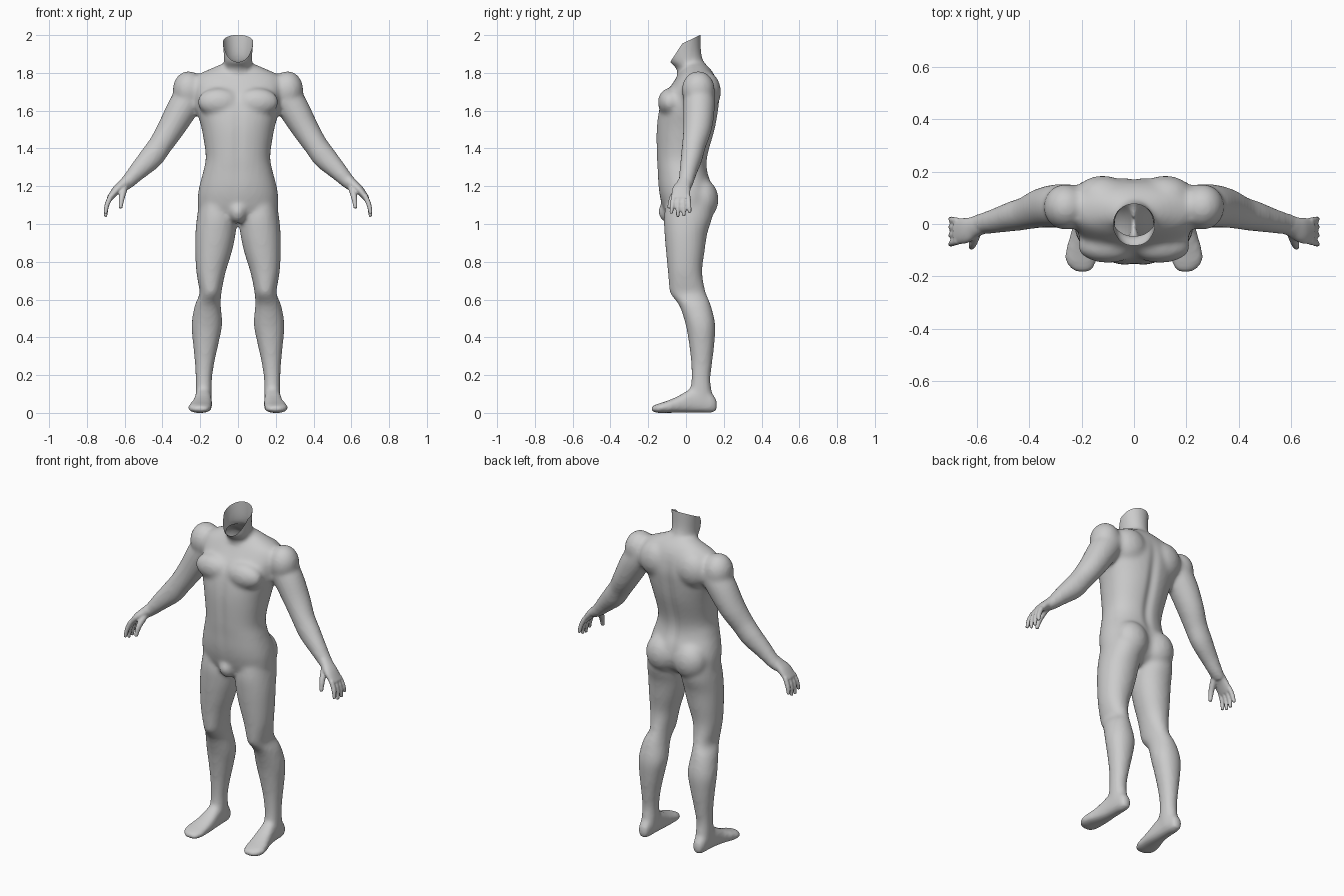
import bpy, bmesh, math
from mathutils import Vector, Matrix

if "Cube" in bpy.data.objects:
    bpy.data.objects.remove(bpy.data.objects["Cube"])

Y, Z = Vector((0, 1, 0)), Vector((0, 0, 1))


def resample(rows, n=5):
    """Catmull-Rom interpolation of parameter rows."""
    out = []
    for i in range(len(rows) - 1):
        a, b, c, d = (rows[max(0, min(len(rows) - 1, i + k))] for k in (-1, 0, 1, 2))
        for s in range(n):
            t = s / n
            out.append([0.5 * (2 * q + (r - p) * t + (2 * p - 5 * q + 4 * r - w) * t * t
                               + (3 * q - p - 3 * r + w) * t ** 3)
                        for p, q, r, w in zip(a, b, c, d)])
    return out + [list(rows[-1])]


def loft(bm, rows, v, normal=None, p=2.0, side=1, seg=32):
    """Closed tube through rows (x, y, z, radius_u, radius_v)."""
    rows = resample(rows)
    pts = [Vector(r[:3]) for r in rows]
    rings = []
    for i, r in enumerate(rows):
        t = normal or (pts[min(i + 1, len(pts) - 1)] - pts[max(i - 1, 0)]).normalized()
        u = v.cross(t).normalized()
        w = t.cross(u).normalized()
        ring = []
        for k in range(seg):
            a = math.tau * k / seg
            c, s = math.cos(a), math.sin(a)
            c = math.copysign(abs(c) ** (2 / p), c)
            s = math.copysign(abs(s) ** (2 / p), s)
            co = pts[i] + u * (c * r[3]) + w * (s * r[4])
            co.x *= side
            ring.append(bm.verts.new(co))
        rings.append(ring)
    for a, b in zip(rings, rings[1:]):
        for k in range(seg):
            j = (k + 1) % seg
            bm.faces.new((a[k], a[j], b[j], b[k]))
    bm.faces.new(rings[0])
    bm.faces.new(rings[-1])


def level(z, x0, x1, y0, y1):
    return ((x0 + x1) / 2, (y0 + y1) / 2, z, (x1 - x0) / 2, (y1 - y0) / 2)


def slice_y(y, x0, x1, z0, z1):
    return ((x0 + x1) / 2, y, (z0 + z1) / 2, (x1 - x0) / 2, (z1 - z0) / 2)


def ball(bm, c, r):
    m = Matrix.Translation(c) @ Matrix.Diagonal((*r, 1))
    bmesh.ops.create_uvsphere(bm, u_segments=32, v_segments=20, radius=1, matrix=m)


def fuse(obj, bm, voxel, iterations):
    """Merge overlapping shells into one smooth skin."""
    bmesh.ops.recalc_face_normals(bm, faces=bm.faces)
    bm.to_mesh(obj.data)
    bm.free()
    m = obj.modifiers.new("fuse", 'REMESH')
    m.mode, m.voxel_size = 'VOXEL', voxel
    m = obj.modifiers.new("soften", 'SMOOTH')
    m.factor, m.iterations = 0.5, iterations
    dg = bpy.context.evaluated_depsgraph_get()
    dg.update()
    mesh = bpy.data.meshes.new_from_object(obj.evaluated_get(dg))
    obj.modifiers.clear()
    obj.data = mesh


body = bpy.data.objects.new("body", bpy.data.meshes.new("body"))
bpy.context.collection.objects.link(body)
bm = bmesh.new()

# torso: z, half width, front y, back y
torso = [(1.85, .08, 0, .10), (1.82, .15, -.02, .13), (1.785, .22, -.045, .152),
         (1.74, .24, -.075, .168), (1.67, .228, -.122, .178), (1.60, .219, -.145, .172),
         (1.50, .192, -.158, .155), (1.36, .171, -.157, .117), (1.28, .184, -.152, .115),
         (1.20, .205, -.147, .14), (1.13, .214, -.135, .145), (1.06, .20, -.11, .12),
         (1.02, .10, -.06, .07)]
loft(bm, [level(z, -w, w, f, b) for z, w, f, b in torso], Y, Z, 2.25)

# neck, flaring forward to the jaw
neck = [(1.72, .11, -.04, .15), (1.80, .082, -.047, .128), (1.83, .075, -.055, .112),
        (1.86, .074, -.088, .093), (1.92, .078, -.093, .08), (2.06, .092, -.09, .078)]
loft(bm, [level(z, -w, w, f, b) for z, w, f, b in neck], Y, Z)
ball(bm, (0, -.085, 1.065), (.05, .062, .062))  # groin

leg = [(1.14, .04, .20, -.10, .14), (1.04, .010, .217, -.117, .14), (.95, .012, .226, -.114, .113),
       (.85, .033, .227, -.106, .098), (.757, .062, .222, -.097, .086), (.69, .078, .212, -.092, .093),
       (.63, .088, .204, -.083, .108), (.57, .091, .229, -.037, .132), (.47, .083, .246, -.003, .155),
       (.37, .102, .239, .015, .151), (.27, .124, .229, .026, .14), (.18, .137, .225, .028, .13),
       (.10, .137, .225, .02, .138), (.04, .14, .222, .03, .14)]
foot = [(.165, .162, .203, .012, .065), (.14, .148, .217, 0, .10), (.08, .142, .224, 0, .135),
        (.02, .139, .230, 0, .125), (-.04, .136, .243, 0, .09), (-.10, .138, .262, 0, .064),
        (-.15, .143, .262, 0, .048), (-.185, .165, .225, .006, .034)]
arm = [(.22, .068, 1.71, .07, .08), (.28, .07, 1.635, .083, .084), (.35, .062, 1.515, .073, .077),
       (.41, .042, 1.42, .064, .064), (.46, .03, 1.352, .064, .058), (.53, .012, 1.28, .05, .048),
       (.585, 0, 1.222, .038, .041), (.625, -.015, 1.19, .03, .043)]
for s in (1, -1):
    loft(bm, [level(*r) for r in leg], Y, Z, 2.1, s)
    loft(bm, [slice_y(*r) for r in foot], Z, -Y, 2.6, s)
    loft(bm, arm, Y, None, 2.0, s)
    ball(bm, (s * .262, .065, 1.71), (.084, .088, .10))      # deltoid
    ball(bm, (s * .10, -.085, 1.645), (.115, .064, .075))    # pectoral
    ball(bm, (s * .092, .085, 1.13), (.10, .087, .11))       # glute
    ball(bm, (s * .12, .10, 1.70), (.11, .085, .11))         # shoulder blade
fuse(body, bm, 0.012, 10)

# hands, added after the heavy smoothing
bm = bmesh.new()
bm.from_mesh(body.data)
palm = [(.575, 0, 1.235, .034, .036), (.61, -.012, 1.208, .028, .040),
        (.645, -.025, 1.178, .023, .049), (.682, -.028, 1.132, .016, .05)]
thumb = [(.602, -.03, 1.195, .02, .02), (.615, -.072, 1.14, .016, .016), (.622, -.09, 1.082, .010, .010)]
for s in (1, -1):
    loft(bm, palm, Y, None, 2.2, s)
    loft(bm, thumb, Y, None, 2.0, s, 16)
    for i, (tip, z) in enumerate(((.021, 1.058), (-.011, 1.04), (-.044, 1.038), (-.079, 1.054))):
        base = .010 - .025 * i
        loft(bm, [(.672, base, 1.15, .014, .014), (.694, (base + tip) / 2, 1.10, .013, .013),
                  (.701, tip, z, .009, .009)], Y, None, 2.0, s, 16)
fuse(body, bm, 0.006, 3)

# spine and chest grooves, then the open neck cut along the jaw
bm = bmesh.new()
bm.from_mesh(body.data)
for v in bm.verts:
    z = (v.co.z - 1.12) / .66
    if 0 < z < 1 and abs(v.co.x) < .12:
        depth = .013 if v.co.y > 0 else .006
        v.co.y -= math.copysign(depth, v.co.y) * math.sin(math.pi * z) * math.exp(-(v.co.x / .028) ** 2)
low = min(v.co.z for v in bm.verts)
bmesh.ops.translate(bm, verts=bm.verts, vec=(0, 0, -low))
for (y0, z0), (y1, z1) in (((-.085, 1.855), (-.03, 1.94)), ((-.03, 1.95), (.074, 2.0))):
    bmesh.ops.bisect_plane(bm, geom=bm.verts[:] + bm.edges[:] + bm.faces[:], plane_co=(0, y0, z0),
                           plane_no=(0, z0 - z1, y1 - y0), clear_outer=True)
for f in bm.faces:
    f.smooth = True
bm.to_mesh(body.data)
bm.free()
